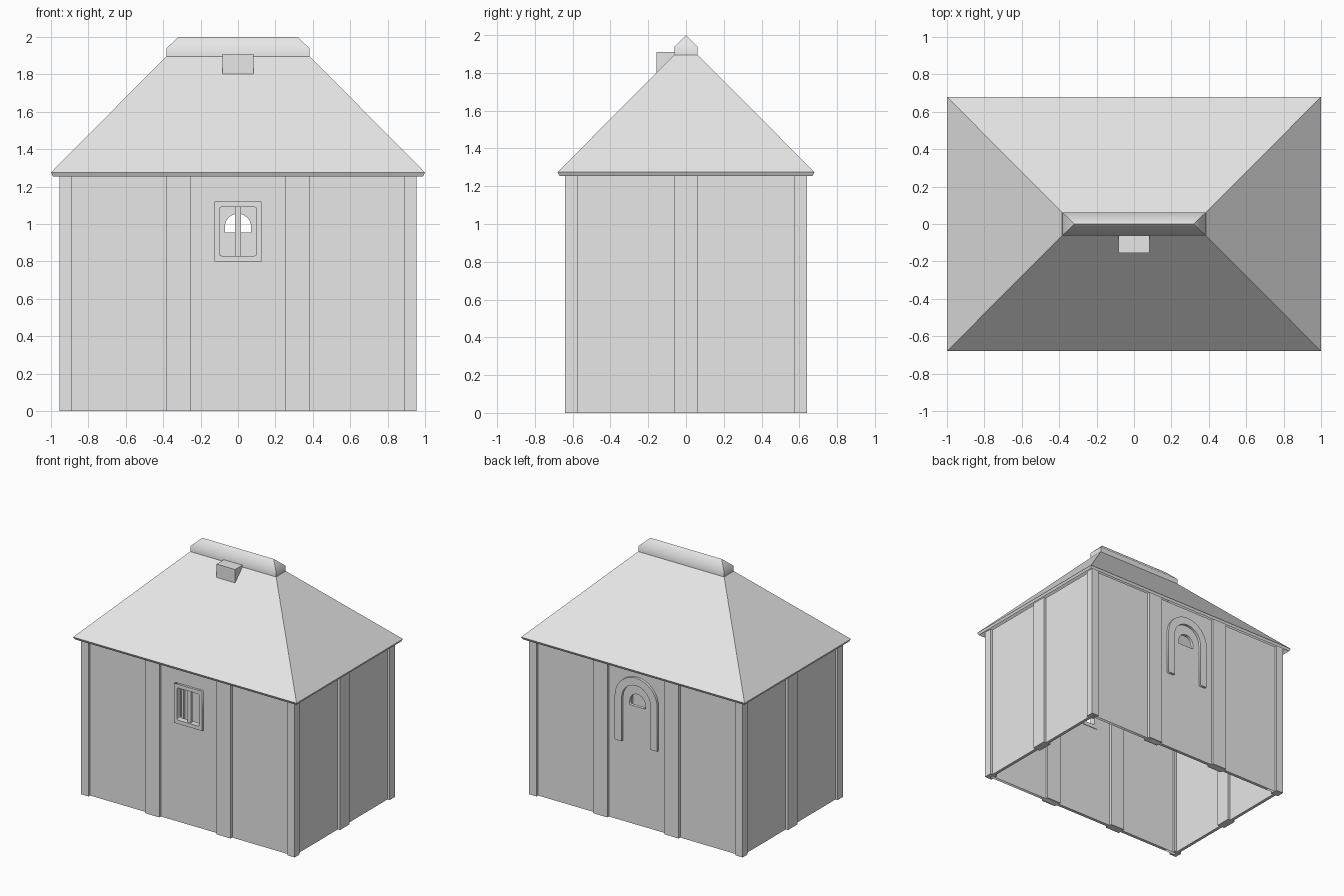
import bpy
import bmesh
from math import sin, cos, pi, radians

if "Cube" in bpy.data.objects:
    bpy.data.objects.remove(bpy.data.objects["Cube"], do_unlink=True)

GREY = (0.8, 0.8, 0.8, 1)
grey = bpy.data.materials.new("plain grey")
grey.use_nodes = True
grey.diffuse_color = GREY
grey.node_tree.nodes["Principled BSDF"].inputs["Base Color"].default_value = GREY


def add_mesh(name, mesh):
    ob = bpy.data.objects.new(name, mesh)
    bpy.context.collection.objects.link(ob)
    mesh.materials.clear()
    mesh.materials.append(grey)
    return ob


def solid(name, verts, faces):
    """Mesh with outward normals."""
    mesh = bpy.data.meshes.new(name)
    mesh.from_pydata(verts, [], faces)
    bm = bmesh.new()
    bm.from_mesh(mesh)
    bmesh.ops.recalc_face_normals(bm, faces=bm.faces)
    bm.to_mesh(mesh)
    bm.free()
    return add_mesh(name, mesh)


def box(name, x0, x1, y0, y1, z0, z1):
    verts = [(x, y, z) for z in (z0, z1) for x, y in ((x0, y0), (x1, y0), (x1, y1), (x0, y1))]
    sides = [(i, (i + 1) % 4, (i + 1) % 4 + 4, i + 4) for i in range(4)]
    return solid(name, verts, sides + [(3, 2, 1, 0), (4, 5, 6, 7)])


def rect(half_w, z0, z1):
    return [(-half_w, z0), (half_w, z0), (half_w, z1), (-half_w, z1)]


def rounded_rect(half_w, z0, z1, r):
    pts = []
    corners = ((half_w - r, z1 - r), (r - half_w, z1 - r), (r - half_w, z0 + r), (half_w - r, z0 + r))
    for k, (cx, cz) in enumerate(corners):
        for i in range(4):
            a = (k + i / 3) * pi / 2
            pts.append((cx + r * cos(a), cz + r * sin(a)))
    return pts


def half_circle(r, cz, n=16):
    return [(r * cos(pi * i / n), cz + r * sin(pi * i / n)) for i in range(n + 1)]


def panel(name, outlines, y0, y1):
    """Upright plate between two depths; inner outlines become holes."""
    curve = bpy.data.curves.new(name, "CURVE")
    curve.dimensions = "2D"
    curve.fill_mode = "BOTH"
    curve.extrude = (y1 - y0) / 2
    for pts in outlines:
        spline = curve.splines.new("POLY")
        spline.points.add(len(pts) - 1)
        for p, (x, z) in zip(spline.points, pts):
            p.co = (x, z, 0, 1)
        spline.use_cyclic_u = True
    temp = bpy.data.objects.new(name, curve)
    bpy.context.collection.objects.link(temp)
    bpy.context.view_layer.update()
    mesh = bpy.data.meshes.new_from_object(temp.evaluated_get(bpy.context.evaluated_depsgraph_get()))
    bpy.data.objects.remove(temp, do_unlink=True)
    for v in mesh.vertices:
        x, z, d = v.co
        v.co = (x, (y0 + y1) / 2 - d, z)
    bm = bmesh.new()
    bm.from_mesh(mesh)
    bmesh.ops.remove_doubles(bm, verts=bm.verts, dist=0.0001)
    bmesh.ops.recalc_face_normals(bm, faces=bm.faces)
    bm.to_mesh(mesh)
    bm.free()
    mesh.name = name
    return add_mesh(name, mesh)


WALL_TOP = 1.28
OUT_X, OUT_Y = 0.955, 0.64     # outer faces of the posts
POST, STEP, WALL = 0.065, 0.02, 0.025

# Front and back walls with their window openings
wall = rect(0.92, 0, WALL_TOP)
wy = OUT_Y - STEP
arch_hole = [(-0.07, 0.955), (0.07, 0.955)] + half_circle(0.07, 0.985)
panel("front_wall", [wall, rect(0.11, 0.815, 1.105)], -wy, -wy + WALL)
panel("back_wall", [wall, arch_hole], wy - WALL, wy)

# Side walls, corner posts and pilasters
for side, s in (("left", 1), ("right", -1)):
    wx = OUT_X - STEP
    box(side + "_wall", *sorted((s * wx, s * (wx - WALL))), -0.6, 0.6, 0, WALL_TOP)
    px = sorted((s * OUT_X, s * (OUT_X - POST)))
    box(side + "_pilaster", *px, -0.062, 0.062, 0, WALL_TOP)
    for end, e in (("back", 1), ("front", -1)):
        py = sorted((e * OUT_Y, e * (OUT_Y - POST)))
        box(f"{end}_{side}_corner_post", *px, *py, 0, WALL_TOP)
        box(f"{end}_{side}_pilaster", *sorted((s * 0.255, s * 0.383)), *py, 0, WALL_TOP)

# Front window frame and mullion
panel("window_frame", [rect(0.125, 0.80, 1.12), rounded_rect(0.1, 0.83, 1.09, 0.012)], -0.638, -0.59)
box("window_mullion", -0.015, 0.015, -0.625, -0.6, 0.825, 1.095)

# Raised arch moulding around the back opening
outer = half_circle(0.19, 1.005, 24)
inner = half_circle(0.128, 1.005, 24)
arch = [(0.19, 0.65)] + outer + [(-0.19, 0.65), (-0.128, 0.65)] + inner[::-1] + [(0.128, 0.65)]
panel("back_arch_moulding", [arch], wy - 0.01, OUT_Y)

# Hipped roof shell
EAVE, TOP = 1.275, 1.895
corners = ((-1, -1), (1, -1), (1, 1), (-1, 1))
verts = [(sx, sy * 0.68, EAVE) for sx, sy in corners]
verts += [(sx * 0.385, sy * 0.062, TOP) for sx, sy in corners]
faces = [(i, (i + 1) % 4, (i + 1) % 4 + 4, i + 4) for i in range(4)] + [(4, 5, 6, 7)]
mesh = bpy.data.meshes.new("roof")
mesh.from_pydata(verts, [], faces)
roof = add_mesh("roof", mesh)
shell = roof.modifiers.new("thickness", "SOLIDIFY")
shell.thickness = 0.021
shell.offset = -1
shell.use_even_offset = True

# Ridge cap with hipped ends
verts = [(sx * 0.383, sy * 0.062, z) for z in (TOP - 0.003, 1.938) for sx, sy in corners]
verts += [(-0.32, 0, 2), (0.32, 0, 2)]
faces = [(i, (i + 1) % 4, (i + 1) % 4 + 4, i + 4) for i in range(4)]
faces += [(3, 2, 1, 0), (4, 5, 9, 8), (5, 6, 9), (6, 7, 8, 9), (7, 4, 8)]
cap = solid("ridge_cap", verts, faces)
bpy.ops.object.select_all(action="DESELECT")
cap.select_set(True)
bpy.context.view_layer.objects.active = cap
bpy.ops.object.shade_smooth_by_angle(angle=radians(50))

# Wedge-shaped vent on the front slope
side = ((-0.155, 1.80), (-0.155, 1.91), (-0.06, 1.91), (-0.06, 1.893))
verts = [(x, y, z) for x in (-0.083, 0.083) for y, z in side]
faces = [(i, (i + 1) % 4, (i + 1) % 4 + 4, i + 4) for i in range(4)]
solid("roof_vent", verts, faces + [(0, 1, 2, 3), (7, 6, 5, 4)])
